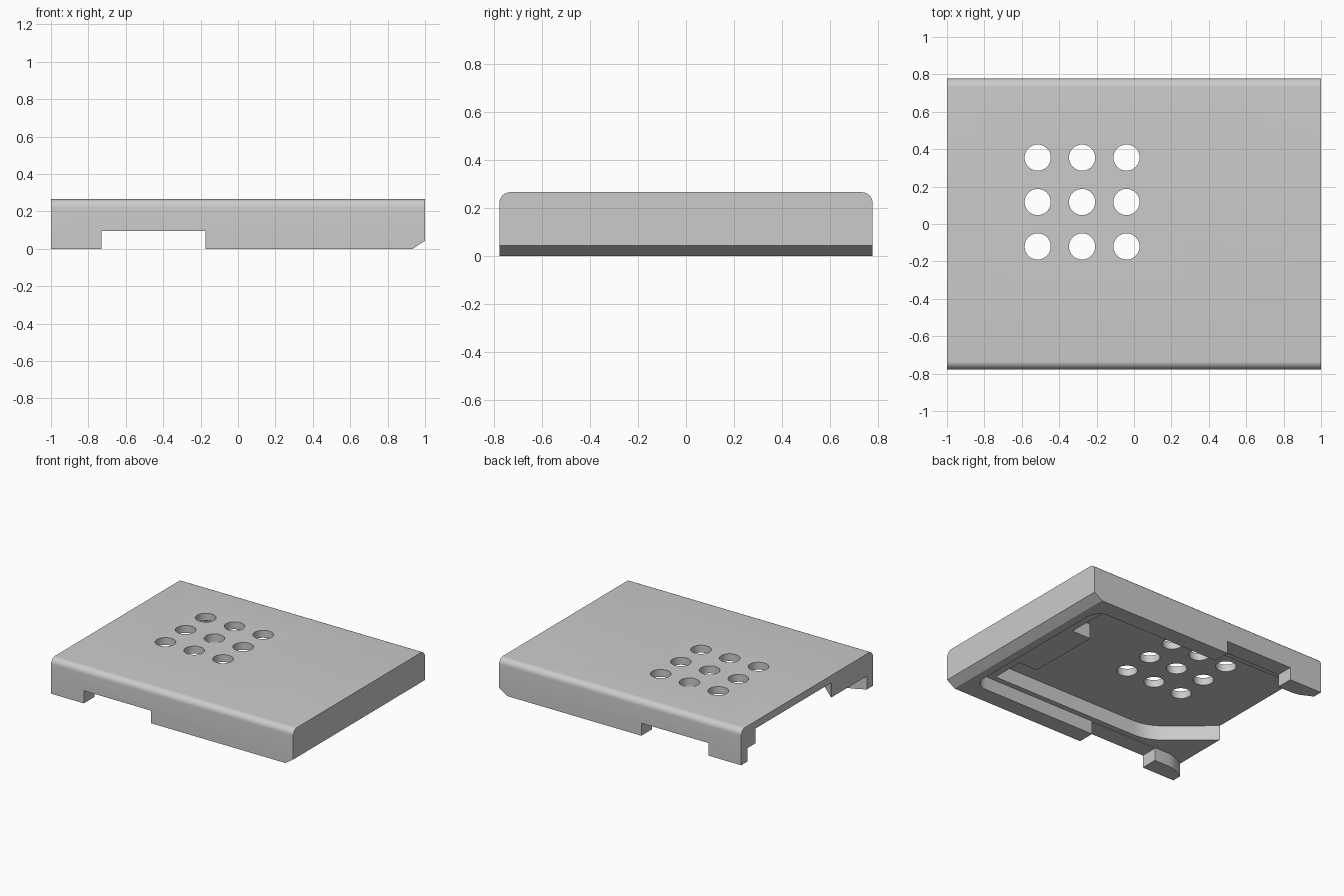
import bpy, bmesh, math
from mathutils import Vector

old = bpy.data.objects.get("Cube")
if old:
    bpy.data.objects.remove(old, do_unlink=True)

HX, HY, TOP = 1.0, 0.777, 0.265
ROOF, LEDGE = 0.21, 0.1

grey = bpy.data.materials.new("plain_grey")
grey.use_nodes = True
colour = (0.6, 0.6, 0.6, 1)
grey.diffuse_color = colour
grey.node_tree.nodes["Principled BSDF"].inputs["Base Color"].default_value = colour


def extrude(name, points, direction):
    """Closed prism from an outline of 3D points."""
    bm = bmesh.new()
    face = bm.faces.new([bm.verts.new(p) for p in points])
    new = bmesh.ops.extrude_face_region(bm, geom=[face])["geom"]
    bmesh.ops.translate(bm, vec=Vector(direction),
                        verts=[v for v in new if isinstance(v, bmesh.types.BMVert)])
    bmesh.ops.recalc_face_normals(bm, faces=bm.faces)
    mesh = bpy.data.meshes.new(name)
    bm.to_mesh(mesh)
    bm.free()
    mesh.materials.append(grey)
    obj = bpy.data.objects.new(name, mesh)
    bpy.context.collection.objects.link(obj)
    return obj


def arc(cx, cy, r, start, end, steps=8):
    """Points on an arc, angles in degrees."""
    angles = [math.radians(start + (end - start) * i / steps) for i in range(steps + 1)]
    return [(cx + r * math.cos(a), cy + r * math.sin(a)) for a in angles]


def fillet(a, b, c, r, steps=8):
    """Rounded corner at b between a and c."""
    a, b, c = Vector(a), Vector(b), Vector(c)
    p, q = b + (a - b).normalized() * r, b + (c - b).normalized() * r
    ts = [i / steps for i in range(steps + 1)]
    return [tuple(p * (1 - t) ** 2 + b * 2 * t * (1 - t) + q * t * t) for t in ts]


def cut(target, outline, z0, z1):
    """Remove a vertical prism from the target."""
    tool = extrude("cutter", [(x, y, z0) for x, y in outline], (0, 0, z1 - z0))
    mod = target.modifiers.new("cut", 'BOOLEAN')
    mod.operation, mod.solver, mod.object = 'DIFFERENCE', 'EXACT', tool
    bpy.context.view_layer.objects.active = target
    bpy.ops.object.modifier_apply(modifier=mod.name)
    bpy.data.objects.remove(tool, do_unlink=True)


# Cover body: side profile with rounded upper edges
R = 0.045
side = [(-HY, 0), (HY, 0)] + arc(HY - R, TOP - R, R, 0, 90) + arc(R - HY, TOP - R, R, 90, 180)
cover = extrude("cover", [(-HX, y, z) for y, z in side], (2 * HX, 0, 0))

# Chamfer below the closed end
bm = bmesh.new()
bm.from_mesh(cover.data)
cutting = bmesh.ops.bisect_plane(bm, geom=bm.verts[:] + bm.edges[:] + bm.faces[:],
                                 plane_co=(HX, 0, 0.043), plane_no=(0.043, 0, -0.065),
                                 clear_outer=True)["geom_cut"]
bmesh.ops.holes_fill(bm, edges=[e for e in cutting if isinstance(e, bmesh.types.BMEdge)])
bmesh.ops.recalc_face_normals(bm, faces=bm.faces)
bm.to_mesh(cover.data)
bm.free()

# Lower pocket, flared at the open end
END, W, C = 0.87, 0.65, 0.1
half = arc(END - C, W - C, C, 0, 90) + [(-0.86, W), (-0.91, 0.66), (-0.96, 0.685), (-HX, 0.705), (-1.1, 0.705)]
cut(cover, half + [(x, -y) for x, y in reversed(half)], -0.1, LEDGE)

# Upper pocket: stepped closed end and slanted guide at the open end
E, V, STEP = 0.71, 0.61, 0.555
guide = [(-1.1, -0.2), (-0.62, -V), (E, -V)]
upper = [(-1.1, V)] + [guide[0]] + fillet(*guide, 0.12)
upper += [(E, -V), (E, -0.362), (STEP, -0.362), (STEP, 0.2), (E, 0.2)]
upper += arc(E - 0.06, V - 0.06, 0.06, 0, 90)
cut(cover, upper, 0.05, ROOF)

# Notches through both side walls
for s in (-1, 1):
    cut(cover, [(-0.73, s * 0.6), (-0.175, s * 0.6), (-0.175, s * 0.9), (-0.73, s * 0.9)], -0.1, 0.094)

# Grid of vent holes
for i in range(3):
    for j in range(3):
        cut(cover, arc(-0.515 + 0.2375 * i, -0.12 + 0.2375 * j, 0.07, 0, 348.75, 31), 0.15, 0.4)

bpy.ops.object.select_all(action='DESELECT')
cover.select_set(True)
bpy.context.view_layer.objects.active = cover
bpy.ops.object.shade_smooth_by_angle(angle=math.radians(30))
